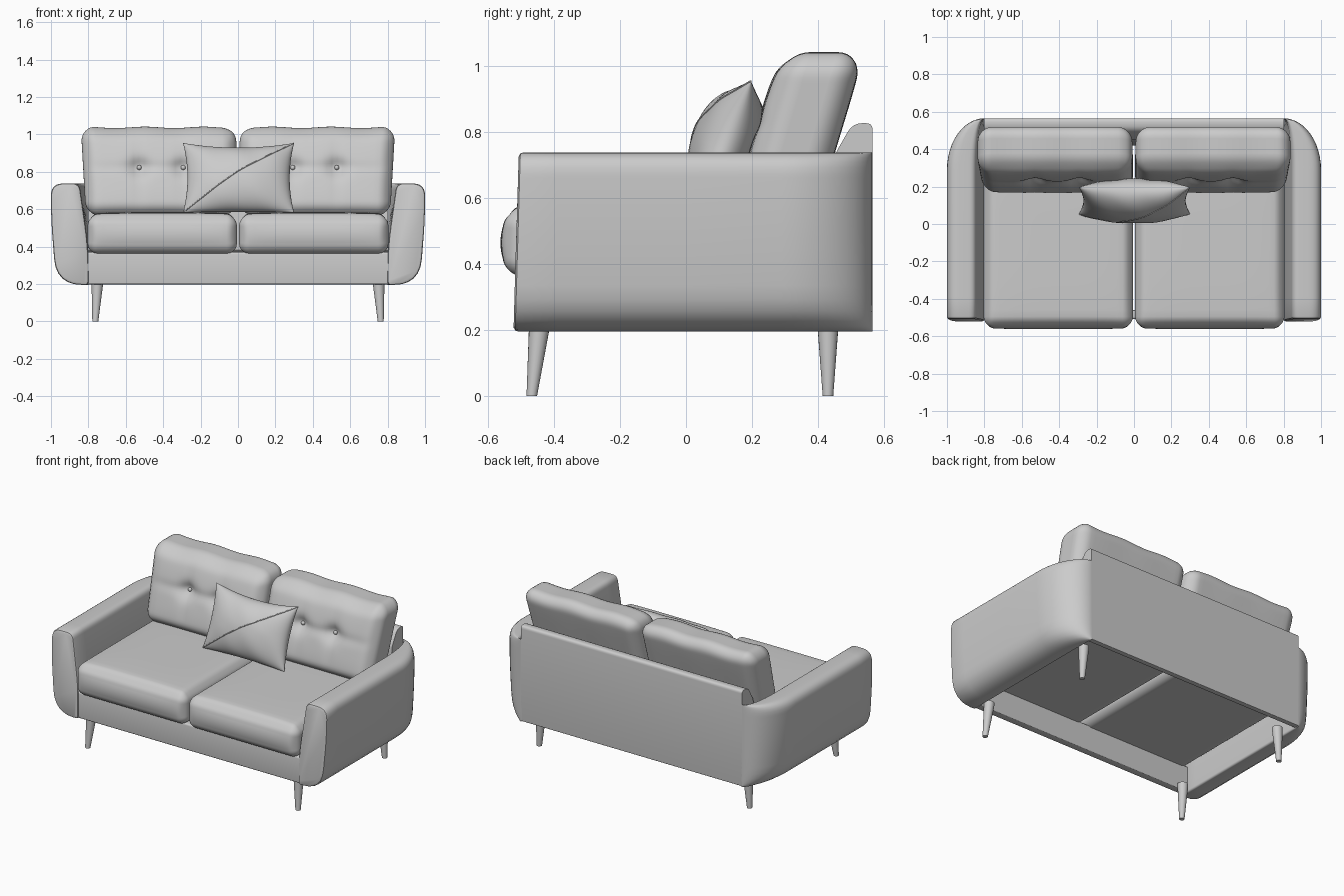
import bpy, bmesh, math
from mathutils import Vector

if "Cube" in bpy.data.objects:
    bpy.data.objects.remove(bpy.data.objects["Cube"])


def finish(name, bm, angle=40):
    bmesh.ops.recalc_face_normals(bm, faces=bm.faces[:])
    me = bpy.data.meshes.new(name)
    bm.to_mesh(me)
    bm.free()
    ob = bpy.data.objects.new(name, me)
    bpy.context.collection.objects.link(ob)
    bpy.ops.object.select_all(action='DESELECT')
    ob.select_set(True)
    bpy.context.view_layer.objects.active = ob
    bpy.ops.object.shade_smooth_by_angle(angle=math.radians(angle))
    return ob


def rounded(corners, n=7):
    """Closed outline with each (x, y, radius) corner rounded off."""
    out = []
    for i, (x, y, r) in enumerate(corners):
        p = Vector((x, y))
        a = p + (Vector(corners[i - 1][:2]) - p).normalized() * r
        b = p + (Vector(corners[(i + 1) % len(corners)][:2]) - p).normalized() * r
        for k in range(n):
            t = k / (n - 1)
            out.append(a * (1 - t) ** 2 + p * 2 * t * (1 - t) + b * t * t)
    return out


def loft(name, rings, angle=40):
    bm = bmesh.new()
    vs = [[bm.verts.new(p) for p in r] for r in rings]
    n = len(vs[0])
    for a, b in zip(vs, vs[1:]):
        for i in range(n):
            bm.faces.new((a[i], a[(i + 1) % n], b[(i + 1) % n], b[i]))
    bm.faces.new(vs[0])
    bm.faces.new(vs[-1])
    return finish(name, bm, angle)


def soft_box(name, half, r, deform, cuts=31):
    """Rounded box with dense grid faces, reshaped by deform(p, u)."""
    bm = bmesh.new()
    bmesh.ops.create_cube(bm, size=2)
    bmesh.ops.subdivide_edges(bm, edges=bm.edges[:], cuts=cuts, use_grid_fill=True)
    for v in bm.verts:
        u = v.co.copy()
        inner, off = Vector(), Vector()
        for i in range(3):
            a, s = abs(u[i]), math.copysign(1, u[i])
            core = half[i] - r
            inner[i] = s * core * min(1, a / 0.75)
            off[i] = s * math.tan(max(0, (a - 0.75) / 0.25) * math.pi / 4)
        v.co = deform(inner + off.normalized() * r, u)
    return finish(name, bm, 60)


def prism(name, outline, half_w):
    return loft(name, [[(x, p[0], p[1]) for p in outline] for x in (-half_w, half_w)])


# Arms: front outline swept backwards and rounded into the back corner
arm_outline = rounded([(0.80, 0.195, 0.015), (0.80, 0.40, 0.12), (0.848, 0.737, 0.035),
                       (1.0, 0.737, 0.065), (1.0, 0.55, 0.11), (0.972, 0.195, 0.14)])
mid = Vector((0.895, 0.47))


def arm_ring(s, y, width, inset=0.0):
    ring = []
    for p in arm_outline:
        d = mid - p
        q = p + Vector((math.copysign(min(inset, abs(d.x)), d.x),
                        math.copysign(min(inset, abs(d.y)), d.y)))
        lean = 0.015 * (p.y - 0.2) / 0.53 if y < -0.4 else 0
        ring.append((s * (0.80 + (q.x - 0.80) * width), y + lean, q.y))
    return ring


for s, side in ((1, "right"), (-1, "left")):
    rings = [arm_ring(s, -0.522, 1, 0.012), arm_ring(s, -0.517, 1, 0.003),
             arm_ring(s, -0.508, 1), arm_ring(s, -0.39, 1), arm_ring(s, 0.0, 1)]
    for k in range(13):
        a = k / 12 * math.pi / 2
        rings.append(arm_ring(s, 0.29 + 0.275 * math.sin(a), max(0.04, math.cos(a))))
    loft(side + "_arm", rings)

# Back panel and front rail
prism("back_panel", rounded([(0.565, 0.2, 0.005), (0.565, 0.826, 0.02), (0.505, 0.826, 0.03),
                             (0.45, 0.73, 0.02), (0.42, 0.38, 0.01), (0.53, 0.36, 0.01),
                             (0.53, 0.2, 0.005)], 5), 0.803)
prism("front_rail", rounded([(-0.508, 0.198, 0.008), (-0.508, 0.37, 0.012),
                             (-0.46, 0.37, 0.005), (-0.46, 0.198, 0.005)], 4), 0.803)


def gauss(d, w):
    return math.exp(-(d / w) ** 2)


BUTTONS = (-0.125, 0.11)
for s, side in ((1, "right"), (-1, "left")):
    # Seat cushion with a crowned top
    def seat(p, u, s=s):
        crown = (1 - u.x ** 4) * (1 - u.y ** 4)
        z = p.z + (0.018 * crown if u.z > 0 else 0) * max(0, u.z)
        y = p.y - (0.012 * (1 - u.z ** 2) * (1 - u.x ** 4) if u.y < -0.9 else 0)
        return Vector((s * 0.405 + p.x, -0.065 + y, 0.464 + z))
    soft_box(side + "_seat_cushion", (0.399, 0.485, 0.102), 0.055, seat)

    # Leaning back cushion, tufted on its front face
    def back(p, u, s=s):
        y = p.y
        if u.y < 0:
            f = -u.y
            y -= 0.02 * f * (1 - u.x ** 4) * (1 - u.z ** 4)
            for b in BUTTONS:
                d = math.hypot(p.x - b, p.z - 0.02)
                y += f * (0.035 * gauss(d, 0.05) + 0.007 * gauss(p.x - b, 0.025) * (1 - u.z ** 2))
            y += f * 0.008 * gauss(p.z - 0.02, 0.03) * (1 - u.x ** 2)
        else:
            y += 0.006 * u.y * (1 - u.x ** 4) * (1 - u.z ** 4)
        x = p.x * (1 + 0.03 * u.z * (1 if p.x > 0 else 0))
        z = p.z + 0.004 * math.sin(9 * u.x) * max(0, u.z)
        return Vector((s * (0.418 + x), 0.347 + y + 0.3 * p.z, 0.802 + z))
    soft_box(side + "_back_cushion", (0.409, 0.118, 0.235), 0.075, back)

    # Tufting buttons
    for i, b in enumerate(BUTTONS):
        bm = bmesh.new()
        bmesh.ops.create_uvsphere(bm, u_segments=12, v_segments=8, radius=0.013)
        ob = finish(f"{side}_button_{i + 1}", bm)
        ob.location = (s * (0.418 + b), 0.258, 0.822)

    # Tapered, splayed legs
    for part, top_y, foot_y in (("front", -0.445, -0.467), ("back", 0.43, 0.43)):
        rings = []
        for x, y, z, r in ((0.763, foot_y, 0, 0.016), (0.752, top_y, 0.2, 0.031),
                           (0.751, top_y, 0.225, 0.032)):
            rings.append([(s * x + r * math.cos(k * math.pi / 10),
                           y + r * math.sin(k * math.pi / 10), z) for k in range(20)])
        loft(f"{side}_{part}_leg", rings)


# Throw pillow: two puffed halves joined at a pinched seam
def pillow_point(u, v, side):
    x = 0.297 * u * (1 - 0.08 * (1 - v * v))
    z = 0.2 * v * (1 - (0.16 if v > 0 else 0.05) * (1 - u * u))
    puff = max(0, (1 - u * u) * (1 - v * v)) ** 0.5
    wrinkle = 1 + 0.05 * math.sin(9 * u + 3 * v) * abs(v)
    return Vector((x, side * 0.108 * puff * wrinkle, z))


bm = bmesh.new()
N = 28
for side in (-1, 1):
    g = [[bm.verts.new(pillow_point(math.sin((i / N - 0.5) * math.pi),
                                    math.sin((j / N - 0.5) * math.pi), side))
          for j in range(N + 1)] for i in range(N + 1)]
    for i in range(N):
        for j in range(N):
            bm.faces.new((g[i][j], g[i + 1][j], g[i + 1][j + 1], g[i][j + 1]))
bmesh.ops.remove_doubles(bm, verts=bm.verts[:], dist=0.0002)
pillow = finish("throw_pillow", bm, 60)

# Diagonal seam across the pillow front
rings = []
for k in range(1, 40):
    t = math.sin((k / 40 - 0.5) * math.pi)
    c = pillow_point(t, t, -1)
    rings.append([c + Vector((-0.55, 0, 0.83)) * 0.003 * math.cos(a) + Vector((0, 0.003 * math.sin(a), 0))
                  for a in (0, 1.05, 2.09, 3.14, 4.19, 5.24)])
seam = loft("pillow_seam", rings, 70)
for ob in (pillow, seam):
    ob.rotation_euler.x = math.radians(-21)
    ob.location = (0.003, 0.125, 0.767)
